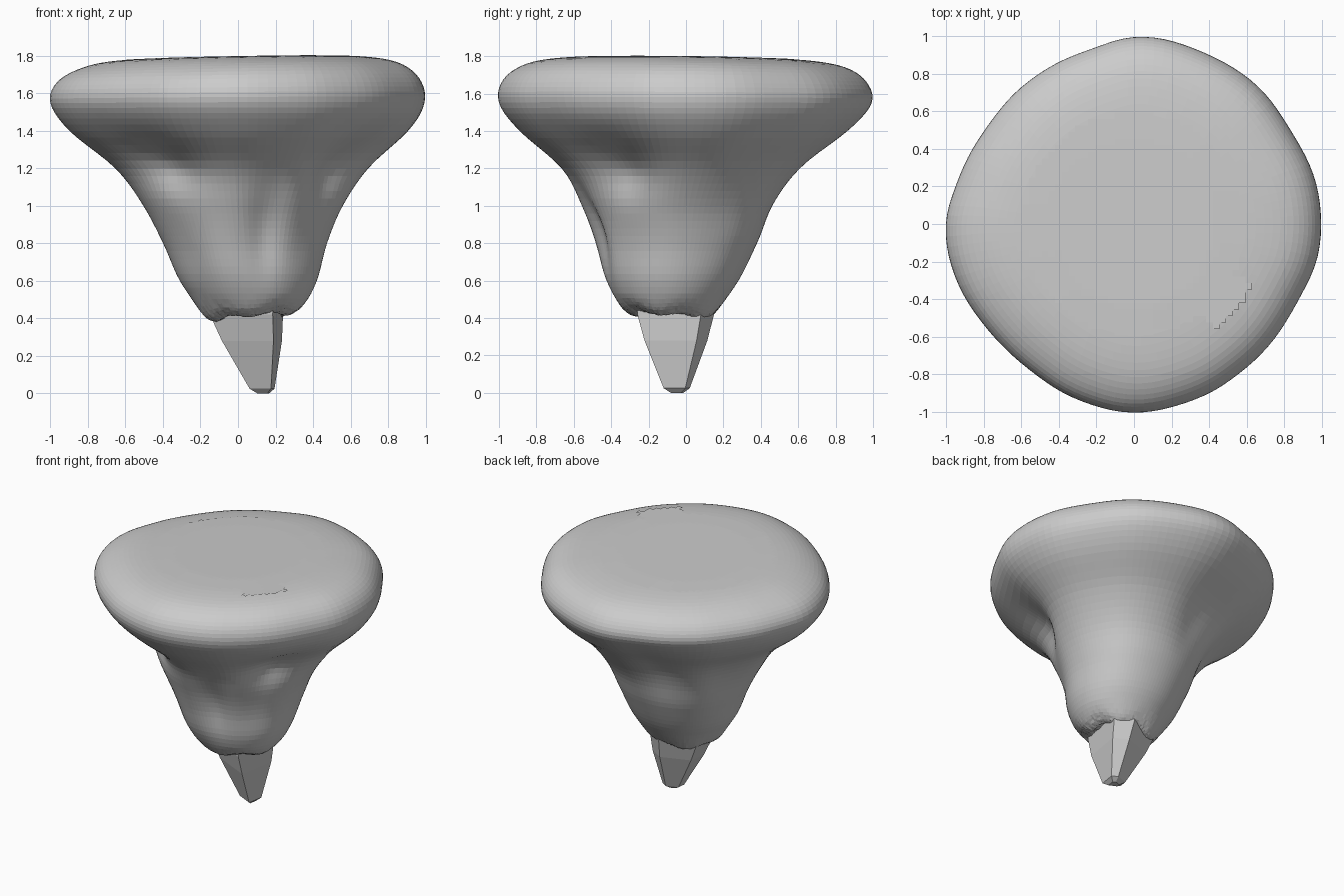
import bpy, bmesh, math, random
from mathutils import Vector

if "Cube" in bpy.data.objects:
    bpy.data.objects.remove(bpy.data.objects["Cube"])

random.seed(4)
SEG, STEP = 112, 5


def new_object(name, bm):
    bmesh.ops.recalc_face_normals(bm, faces=bm.faces[:])
    mesh = bpy.data.meshes.new(name)
    bm.to_mesh(mesh)
    bm.free()
    obj = bpy.data.objects.new(name, mesh)
    bpy.context.collection.objects.link(obj)
    return obj


def loft(bm, rings):
    loops = [[bm.verts.new(p) for p in ring] for ring in rings]
    for a, b in zip(loops, loops[1:]):
        n = len(a)
        for i in range(n):
            bm.faces.new((a[i], a[(i + 1) % n], b[(i + 1) % n], b[i]))
    bm.faces.new(loops[0][::-1])
    bm.faces.new(loops[-1])


def spline(p0, p1, p2, p3, t):
    return [0.5 * (2 * b + (c - a) * t + (2 * a - 5 * b + 4 * c - d) * t * t
                   + (3 * b - a - 3 * c + d) * t ** 3) for a, b, c, d in zip(p0, p1, p2, p3)]


def turn(a, b):
    return (a - b + 180) % 360 - 180


# rim outline: (angle in degrees, radius)
RIM = [(0, .985), (14, .99), (30, .96), (49, .985), (66, .98), (86, 1.0), (108, .95), (128, .937),
       (147, .92), (162, .947), (183, .99), (199, .97), (215, .935), (233, .93), (252, .96),
       (270, .99), (288, .97), (313, .955), (335, .948), (354, .99)]


def rim_radius(deg):
    total = weight = 0
    for a, r in RIM:
        w = math.exp(-(turn(deg, a) / 13) ** 2)
        total += w * r
        weight += w
    return total / weight


# body sections: z, x min, x max, y min, y max
ROWS = [(.47, .04, .10, -.09, -.03), (.42, -.09, .22, -.23, .08), (.405, -.13, .27, -.27, .11),
        (.45, -.20, .34, -.34, .17), (.60, -.31, .42, -.42, .28), (.80, -.40, .475, -.475, .38),
        (1.0, -.51, .56, -.56, .475), (1.2, -.66, .70, -.67, .64), (1.4, -.90, .91, -.89, .88),
        (1.55, -1.0, .995, -1.0, .995), (1.67, -.965, .965, -.975, .965),
        (1.75, -.83, .85, -.85, .85), (1.785, -.64, .65, -.65, .64),
        (1.79, -.35, .36, -.36, .35), (1.785, -.03, .03, -.03, .03)]

# hollows and bulges: angle, height, angular width, height width, depth
DENTS = [(-33, 1.22, 20, .17, .12), (-128, 1.24, 20, .14, .10), (-76, .92, 12, .24, .045),
         (105, 1.2, 24, .22, .07), (155, 1.1, 20, .2, .045), (-110, .75, 18, .22, -.02),
         (-40, .9, 22, .2, .025), (50, .9, 24, .3, -.02)]


def body_ring(z, x0, x1, y0, y1):
    w = min(1, max(0, (z - .8) / .6))
    pts = []
    for i in range(SEG):
        deg = 360 * i / SEG
        a = math.radians(deg)
        r = w * rim_radius(deg) + (1 - w)
        pts.append((r * math.cos(a), r * math.sin(a), deg))
    lx, hx = min(p[0] for p in pts), max(p[0] for p in pts)
    ly, hy = min(p[1] for p in pts), max(p[1] for p in pts)
    ring = []
    for px, py, deg in pts:
        x = x0 + (x1 - x0) * (px - lx) / (hx - lx)
        y = y0 + (y1 - y0) * (py - ly) / (hy - ly)
        cut = sum(d * math.exp(-(turn(deg, a) / aw) ** 2 - ((z - h) / hw) ** 2)
                  for a, h, aw, hw, d in DENTS)
        a = math.radians(deg)
        lift = max(0, min(1, (z - 1.5) / .25)) * (.018 * x - .012 * y)
        low = max(0, 1 - abs(z - .42) / .1)
        lift += low * (.01 * math.sin(5 * a) + .025 * math.cos(a + .7) + random.uniform(-.003, .003))
        ring.append((x - cut * math.cos(a), y - cut * math.sin(a), z + lift))
    return ring


# Broad-topped body tapering to a rough lip
rings = []
for k in range(len(ROWS) - 1):
    p = [ROWS[max(0, min(len(ROWS) - 1, k + j))] for j in (-1, 0, 1, 2)]
    for s in range(STEP):
        rings.append(body_ring(*spline(*p, s / STEP)))
rings.append(body_ring(*ROWS[-1]))
bm = bmesh.new()
loft(bm, rings)
new_object("body", bm)

# Thin stepped patch lying on the flat top
bm = bmesh.new()
cell, grid = .035, {}


def patch_vert(i, j):
    if (i, j) not in grid:
        x, y = i * cell, j * cell
        drop = .006 * max(0, math.hypot(x, y) - .45) / .2
        grid[i, j] = bm.verts.new((x, y, 1.793 + .018 * x - .012 * y - drop))
    return grid[i, j]


for i in range(-25, 25):
    for j in range(-25, 25):
        x, y = (i + .5) * cell, (j + .5) * cell
        limit = .59 + .12 * (abs(turn(math.degrees(math.atan2(y, x)), -40)) < 13)
        if math.hypot(x, y) < limit:
            bm.faces.new([patch_vert(i + a, j + b) for a, b in ((0, 0), (1, 0), (1, 1), (0, 1))])
new_object("top_patch", bm)

# Faceted spike under the body
top = [(-.15, -.10), (.185, -.26), (.24, .08), (.12, .15), (-.13, .06)]
tip = Vector((.135, -.045))
rings = []
for z, f in ((0, .16), (.025, .34), (.28, .82), (.42, 1), (.52, 1.02)):
    mid = tip.lerp(Vector((.05, -.04)), min(1, z / .42))
    rings.append([(mid.x + (x - .05) * f, mid.y + (y + .04) * f, z) for x, y in top])
bm = bmesh.new()
loft(bm, rings)
new_object("spike", bm)
